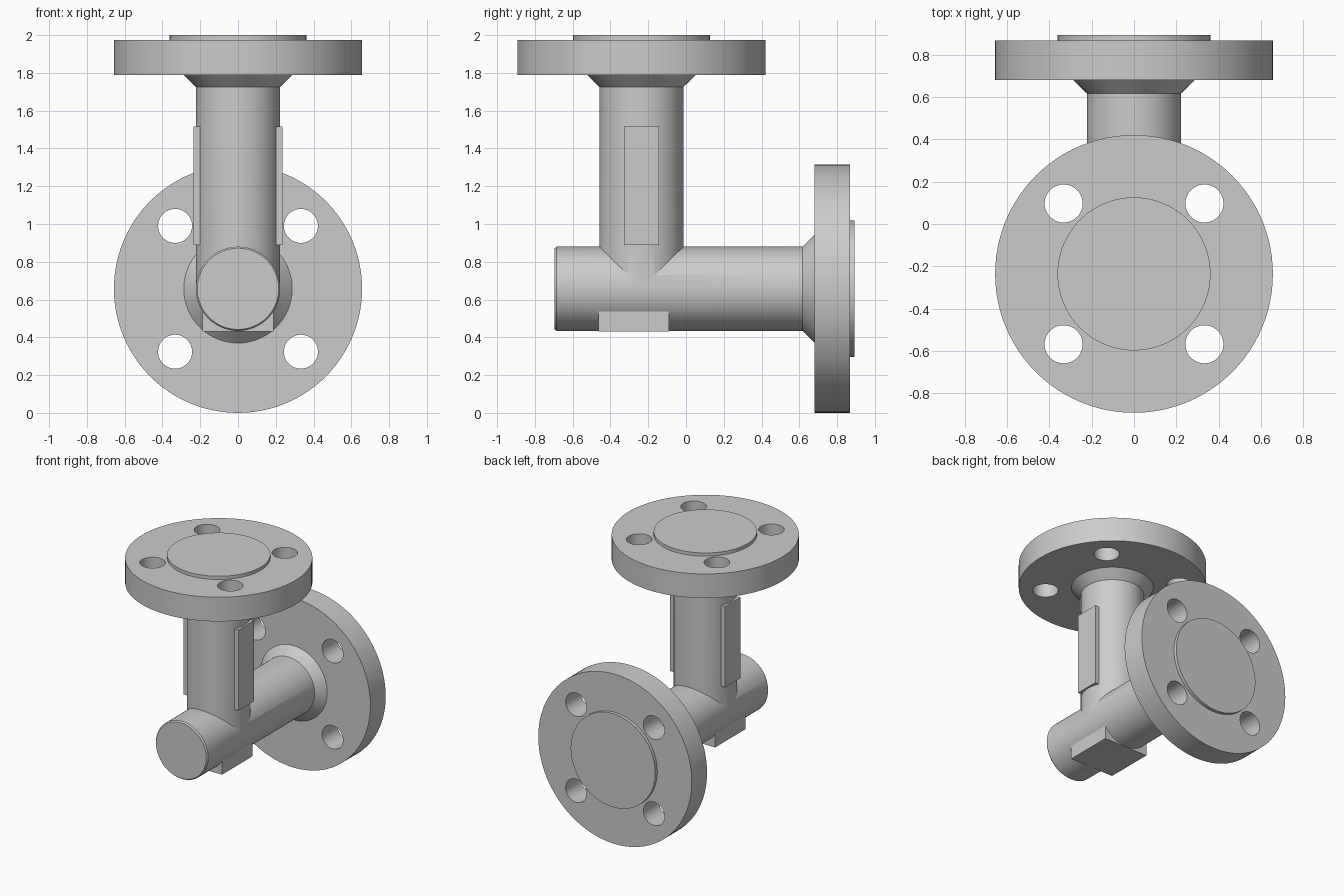
import bpy, bmesh, math
from mathutils import Matrix, Vector

if "Cube" in bpy.data.objects:
    bpy.data.objects.remove(bpy.data.objects["Cube"])

AXIS_Z, AXIS_Y = 0.657, -0.236      # height of the run pipe, position of the branch pipe
RUN = Matrix.Translation((0, 0, AXIS_Z)) @ Matrix.Rotation(-math.pi / 2, 4, 'X')   # local z -> +y
BRANCH = Matrix.Translation((0, AXIS_Y, 0))


def new_object(name, bm, matrix=Matrix()):
    bmesh.ops.transform(bm, matrix=matrix, verts=bm.verts)
    bmesh.ops.recalc_face_normals(bm, faces=bm.faces)
    mesh = bpy.data.meshes.new(name)
    bm.to_mesh(mesh)
    bm.free()
    obj = bpy.data.objects.new(name, mesh)
    bpy.context.collection.objects.link(obj)
    return obj


def lathe(name, profile, matrix, sides=96):
    """Closed solid of revolution about local z from (radius, height) points."""
    bm = bmesh.new()
    rings = [[bm.verts.new((r * math.cos(2 * math.pi * i / sides),
                            r * math.sin(2 * math.pi * i / sides), h))
              for i in range(sides)] for r, h in profile]
    for a, b in zip(rings, rings[1:]):
        for i in range(sides):
            j = (i + 1) % sides
            bm.faces.new((a[i], a[j], b[j], b[i]))
    bm.faces.new(rings[0])
    bm.faces.new(rings[-1])
    return new_object(name, bm, matrix)


def box(name, low, high):
    low, high = Vector(low), Vector(high)
    bm = bmesh.new()
    bmesh.ops.create_cube(bm, size=1)
    size = Matrix.Diagonal((*(high - low), 1))
    return new_object(name, bm, Matrix.Translation((low + high) / 2) @ size)


def combine(target, other, operation):
    """Apply a boolean and remove the operand."""
    mod = target.modifiers.new(operation.title(), 'BOOLEAN')
    mod.operation, mod.object, mod.solver = operation, other, 'EXACT'
    bpy.context.view_layer.objects.active = target
    bpy.ops.object.modifier_apply(modifier=mod.name)
    bpy.data.objects.remove(other)


def flange_profile(pipe_r, face):
    """Weld neck, flange disc and raised face ending at height `face`."""
    return [(pipe_r, face - 0.275), (0.287, face - 0.212), (0.657, face - 0.212),
            (0.657, face - 0.025), (0.362, face - 0.025), (0.362, face)]


def drill_bolt_holes(obj, matrix, face):
    for sx in (-1, 1):
        for sy in (-1, 1):
            place = matrix @ Matrix.Translation((sx * 0.333, sy * 0.333, 0))
            cutter = lathe("bolt_hole", [(0.09, face - 0.3), (0.09, face + 0.1)], place, 48)
            combine(obj, cutter, 'DIFFERENCE')


# Horizontal run with chamfered blind end and rear flange
body = lathe("pipe_tee", [(0.215, -0.695), (0.223, -0.685)] + flange_profile(0.223, 0.893), RUN)
drill_bolt_holes(body, RUN, 0.893)

# Vertical branch with top flange
branch = lathe("branch_pipe", [(0.222, AXIS_Z)] + flange_profile(0.222, 2.0), BRANCH)
drill_bolt_holes(branch, BRANCH, 2.0)
combine(body, branch, 'UNION')

# Side plates on the branch
for side in (-1, 1):
    x0, x1 = sorted((side * 0.15, side * 0.235))
    combine(body, box("side_plate", (x0, AXIS_Y - 0.0935, 0.89), (x1, AXIS_Y + 0.0935, 1.515)), 'UNION')

# Support pad under the run
combine(body, box("support_pad", (-0.187, -0.463, 0.432), (0.187, -0.089, 0.537)), 'UNION')

# Smooth round walls, crisp edges
bpy.ops.object.select_all(action='DESELECT')
body.select_set(True)
bpy.context.view_layer.objects.active = body
bpy.ops.object.shade_smooth_by_angle(angle=math.radians(25))
